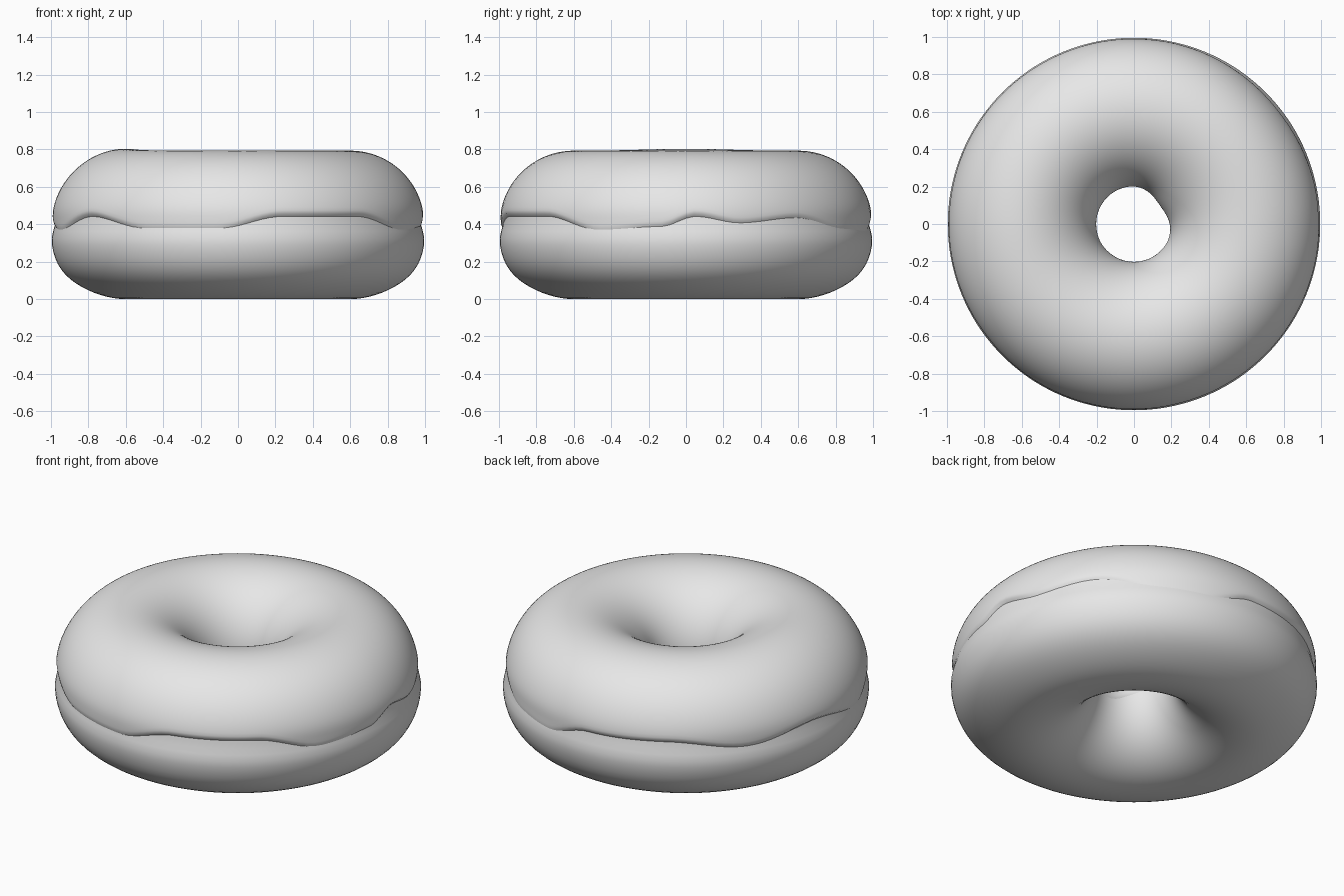
import bpy, bmesh
from math import sin, cos, asin, pi, radians, sqrt, exp

if bpy.data.objects.get("Cube"):
    bpy.data.objects.remove(bpy.data.objects["Cube"], do_unlink=True)

RING, MID, TUBE = 0.6, 0.395, 0.395   # ring radius, mid height, tube radius
SEGMENTS, ROWS = 144, 72

mat = bpy.data.materials.new("light grey")
mat.use_nodes = True
grey = (0.8, 0.8, 0.8, 1)
mat.diffuse_color = grey
mat.node_tree.nodes["Principled BSDF"].inputs["Base Color"].default_value = grey


def bump(angle, centre, width):
    """Soft bump around an angle in degrees, wrapping round the circle."""
    d = (angle - centre + 180) % 360 - 180
    return exp(-(d / width) ** 2)


def step(a, b, x):
    t = min(1, max(0, (x - a) / (b - a)))
    return t * t * (3 - 2 * t)


def sweep(name, point, closed):
    """Sweep a varying cross-section around z; point(theta, t) gives (radius, z)."""
    bm = bmesh.new()
    grid = []
    for i in range(SEGMENTS):
        theta = 360 * i / SEGMENTS
        c, s = cos(radians(theta)), sin(radians(theta))
        ring = []
        for j in range(ROWS if closed else ROWS + 1):
            r, z = point(theta, j / ROWS)
            ring.append(bm.verts.new((r * c, r * s, z)))
        grid.append(ring)
    for i in range(SEGMENTS):
        a, b = grid[i], grid[(i + 1) % SEGMENTS]
        for j in range(ROWS):
            k = (j + 1) % len(a)
            bm.faces.new((a[j], b[j], b[k], a[k]))
    bmesh.ops.recalc_face_normals(bm, faces=bm.faces)
    mesh = bpy.data.meshes.new(name)
    bm.to_mesh(mesh)
    bm.free()
    mesh.materials.append(mat)
    obj = bpy.data.objects.new(name, mesh)
    bpy.context.collection.objects.link(obj)
    for p in mesh.polygons:
        p.use_smooth = True
    return obj


def section(radius, phi):
    return RING + radius * cos(radians(phi)), MID + radius * sin(radians(phi))


# Dough: fuller lower outside, slimmer under the icing
def dough_radius(phi):
    top = step(-14, 4, phi) * (1 - step(150, 185, phi))
    return TUBE + 0.024 * bump(phi, -33, 24) - 0.022 * top


def dough_point(theta, t):
    phi = -90 + 360 * t
    return section(dough_radius(phi), phi)


# Icing: wavy lower edge given as (angle, height) around the ring
EDGE = [(3, .44), (17, .40), (37, .43), (59, .36), (75, .35), (92, .42), (120, .43),
        (145, .38), (170, .43), (196, .36), (217, .44), (240, .37), (264, .37),
        (284, .44), (311, .44), (332, .36), (352, .38), (363, .44)]


def edge_height(theta):
    if theta < EDGE[0][0]:
        theta += 360
    for (a, za), (b, zb) in zip(EDGE, EDGE[1:]):
        if a <= theta <= b:
            return za + (zb - za) * step(a, b, theta)


def icing_point(theta, t):
    start = 180 / pi * asin((edge_height(theta) - MID) / 0.4)
    end = 186 + 5 * sin(radians(3 * theta))
    phi = start + (end - start) * t
    outer = TUBE + 0.003 - 0.008 * bump(phi, 0, 9)
    outer -= 0.01 * bump(theta, 40, 25) * bump(phi, 15, 30)
    outer += 0.01 * bump(theta, 180, 30) * bump(phi, 90, 35)
    outer += 0.032 * bump(theta, 35, 35) * bump(phi, 175, 35)
    # rounded rim that tucks into the dough
    d = min(t, 1 - t) * (end - start)
    rim = sqrt(1 - (1 - min(1, d / 5)) ** 2)
    inner = dough_radius(phi) - 0.006
    return section(inner + (outer - inner) * rim, phi)


sweep("dough", dough_point, True)
sweep("icing", icing_point, False)
